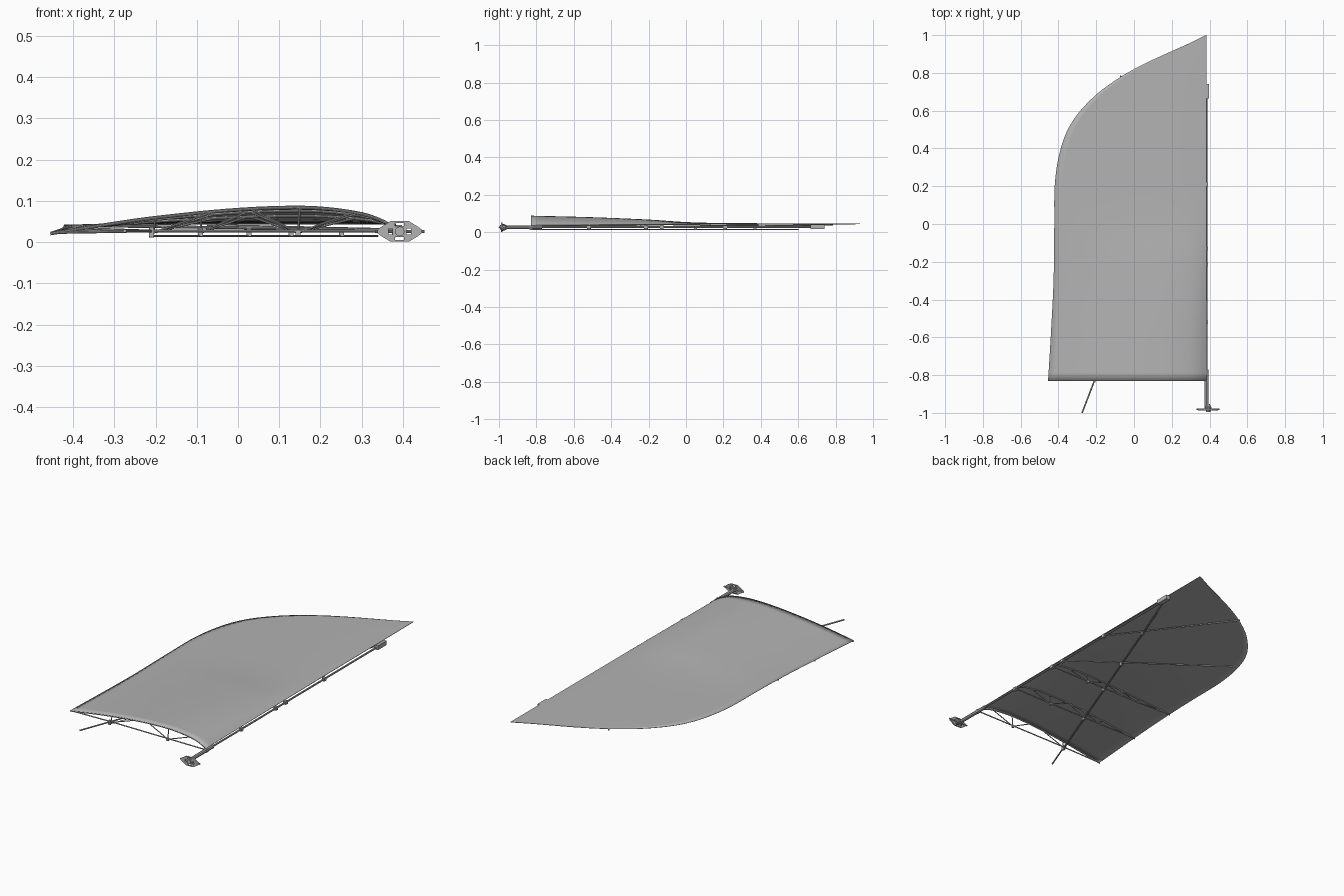
import bpy
import bmesh
from math import cos, sin, pi
from mathutils import Vector

cube = bpy.data.objects.get("Cube")
if cube:
    bpy.data.objects.remove(cube, do_unlink=True)

# Single grey material
grey = bpy.data.materials.new("Light grey")
grey.use_nodes = True
colour = (0.45, 0.45, 0.45, 1)
grey.diffuse_color = colour
grey.node_tree.nodes["Principled BSDF"].inputs["Base Color"].default_value = colour

LE = 0.383      # straight leading edge
ROOT = -0.83    # root edge of the skin
SPAR_Z = 0.027  # level of the frame tubes


def smooth_curve(points):
    """Return a cubic Hermite function through the given points."""
    n = len(points)
    slopes = []
    for i in range(n):
        a, b = points[max(i - 1, 0)], points[min(i + 1, n - 1)]
        slopes.append((b[1] - a[1]) / (b[0] - a[0]))

    def value(x):
        i = 0
        while i < n - 2 and x > points[i + 1][0]:
            i += 1
        (x0, y0), (x1, y1) = points[i], points[i + 1]
        h = x1 - x0
        t = min(max((x - x0) / h, 0), 1)
        return (y0 * (1 + 2 * t) * (1 - t) ** 2 + slopes[i] * h * t * (1 - t) ** 2
                + y1 * t * t * (3 - 2 * t) + slopes[i + 1] * h * t * t * (t - 1))
    return value


trailing_x = smooth_curve([(ROOT, -0.455), (-0.6, -0.441), (-0.3, -0.426), (0, -0.422), (0.2, -0.42),
                           (0.35, -0.4), (0.48, -0.36), (0.58, -0.3), (0.685, -0.2), (0.76, -0.1),
                           (0.82, 0), (0.87, 0.1), (0.915, 0.2), (0.96, 0.3), (1, 0.38)])
camber = smooth_curve([(ROOT, 0.055), (-0.5, 0.043), (-0.2, 0.027), (0, 0.012), (0.2, 0.006), (1, 0)])
arch = smooth_curve([(0, 0), (0.18, 0.4), (0.3, 0.63), (0.5, 0.9), (0.66, 1),
                     (0.78, 0.95), (0.9, 0.68), (0.96, 0.36), (1, 0)])
trailing_z = smooth_curve([(ROOT, 0.025), (-0.4, 0.033), (0, 0.041), (1, 0.045)])
leading_z = smooth_curve([(ROOT, 0.037), (0, 0.043), (1, 0.045)])


def skin_z(x, y):
    t = trailing_x(y)
    u = min(max((x - t) / (LE - t), 0), 1)
    return trailing_z(y) * (1 - u) + leading_z(y) * u + camber(y) * arch(u)


def finish(name, mesh, smooth=True):
    obj = bpy.data.objects.new(name, mesh)
    bpy.context.collection.objects.link(obj)
    mesh.materials.clear()
    mesh.materials.append(grey)
    if smooth:
        bpy.ops.object.select_all(action="DESELECT")
        obj.select_set(True)
        bpy.context.view_layer.objects.active = obj
        bpy.ops.object.shade_smooth_by_angle()
    return obj


def mesh_from_curve(name, curve, smooth=True):
    temp = bpy.data.objects.new("temp", curve)
    bpy.context.collection.objects.link(temp)
    bpy.context.view_layer.update()
    mesh = bpy.data.meshes.new_from_object(temp.evaluated_get(bpy.context.evaluated_depsgraph_get()))
    bpy.data.objects.remove(temp)
    return finish(name, mesh, smooth)


def tube(name, points, radius):
    curve = bpy.data.curves.new(name, "CURVE")
    curve.dimensions = "3D"
    curve.bevel_depth = radius
    curve.bevel_resolution = 2
    curve.use_fill_caps = True
    spline = curve.splines.new("POLY")
    spline.points.add(len(points) - 1)
    for p, co in zip(spline.points, points):
        p.co = (*co, 1)
    return mesh_from_curve(name, curve)


def box(name, centre, size):
    bm = bmesh.new()
    bmesh.ops.create_cube(bm, size=1)
    bmesh.ops.scale(bm, vec=size, verts=bm.verts)
    bmesh.ops.translate(bm, vec=centre, verts=bm.verts)
    mesh = bpy.data.meshes.new(name)
    bm.to_mesh(mesh)
    bm.free()
    return finish(name, mesh, False)


# Cambered skin: rows at constant y, closer together near the tip
bm = bmesh.new()
ROWS, COLS = 60, 32
grid = []
for r in range(ROWS + 1):
    s = r / ROWS
    y = ROOT + (1 - ROOT) * (1 - (1 - s) ** 1.4)
    t = trailing_x(y)
    row = []
    for c in range(COLS + 1):
        x = t + (LE - t) * sin(c / COLS * pi / 2)
        row.append(bm.verts.new((x, y, skin_z(x, y))))
    grid.append(row)
for a, b in zip(grid, grid[1:]):
    for c in range(COLS):
        bm.faces.new((a[c], a[c + 1], b[c + 1], b[c]))
mesh = bpy.data.meshes.new("wing_skin")
bm.to_mesh(mesh)
bm.free()
skin = finish("wing_skin", mesh)
thick = skin.modifiers.new("Thickness", "SOLIDIFY")
thick.thickness = 0.002
thick.offset = -1


# Frame tubes
def diagonal_x(y):
    return -0.275 + 0.384 * (y + 1)


MAST_X = 0.384
tube("leading_spar", [(MAST_X, -0.98, SPAR_Z), (MAST_X, 0.73, SPAR_Z)], 0.005)
tube("root_sleeve", [(MAST_X, -0.98, SPAR_Z), (MAST_X, -0.77, SPAR_Z)], 0.010)
tube("diagonal_spar", [(diagonal_x(-1), -1, SPAR_Z), (diagonal_x(0.7), 0.7, SPAR_Z)], 0.004)
tube("diagonal_brace", [(diagonal_x(ROOT), ROOT, 0.015), (diagonal_x(0.6), 0.6, 0.015)], 0.002)
box("tip_bracket", (0.386, 0.703, 0.03), (0.024, 0.075, 0.024))

# Truss ribs: arched top chord, straight bottom chord and web struts
for i, y in enumerate((ROOT, -0.52, -0.215)):
    t = trailing_x(y)
    yy = y + 0.005
    name = f"rib_{i + 1}_"
    drop = 0.005
    xs = [t + (LE - t) * sin(k / 20 * pi / 2) for k in range(21)]
    tube(name + "top_chord", [(x, yy, skin_z(x, y) - drop) for x in xs], 0.0035)
    tube(name + "bottom_chord", [(MAST_X, yy, SPAR_Z), (-0.21, yy, SPAR_Z),
                                 (t + 0.02, yy, skin_z(t + 0.02, y) - drop)], 0.0032)
    for foot, heads in ((0.145, (0.03, 0.15, 0.28)), (-0.206, (-0.2, -0.06)), (-0.09, (-0.09, 0.02))):
        if foot == -0.09 and y == ROOT:
            continue
        for head in heads:
            tube(name + "strut", [(foot, yy, SPAR_Z - 0.004), (head, yy, skin_z(head, y) - drop)], 0.0026)
    box(name + "node", (0.145, yy, 0.023), (0.012, 0.012, 0.014))

# Straight battens fanning out to the curved tip
BATTENS = (((LE, -0.13), (-0.36, 0.385)), ((LE, 0.21), (-0.073, 0.785)))
for i, (a, b) in enumerate(BATTENS):
    tube(f"batten_{i + 1}", [(*a, SPAR_Z + 0.003), (*b, skin_z(*b) - 0.004)], 0.0035)

# Clamps along the leading spar and at the diagonal crossings
for y in (ROOT, -0.52, -0.215, -0.13, 0.21):
    box("spar_clamp", (MAST_X, y, SPAR_Z), (0.016, 0.018, 0.018))
for y in (ROOT, -0.52, -0.215, 0.05, 0.37):
    box("crossing_clamp", (diagonal_x(y), y, 0.024), (0.012, 0.016, 0.020))
tube("root_pin", [(diagonal_x(ROOT), ROOT, 0.011), (diagonal_x(ROOT), ROOT, 0.037)], 0.006)

# Root hinge plate with four openings
CX, CZ = 0.392, 0.026
curve = bpy.data.curves.new("hinge_plate", "CURVE")
curve.dimensions = "2D"
curve.fill_mode = "BOTH"
curve.extrude = 0.004


def loop(points):
    spline = curve.splines.new("POLY")
    spline.points.add(len(points) - 1)
    for p, (x, z) in zip(spline.points, points):
        p.co = (x, z, 0, 1)
    spline.use_cyclic_u = True


quarter = [(0.054, 0.004), (0.045, 0.011), (0.022, 0.025)]
half = quarter + [(-x, z) for x, z in reversed(quarter)]
loop(half + [(-x, -z) for x, z in half])
for cx, cz, w, h in ((0, 0.017, 0.011, 0.004), (0, -0.017, 0.011, 0.004),
                     (0.022, 0, 0.005, 0.007), (-0.022, 0, 0.005, 0.007)):
    loop([(cx - w, cz - h), (cx + w, cz - h), (cx + w, cz + h), (cx - w, cz + h)])
plate = mesh_from_curve("hinge_plate", curve, False)
plate.rotation_euler.x = pi / 2
plate.location = (CX, -0.984, CZ)

# Hinge hub, cross pin and gussets
tube("hinge_hub", [(CX, -0.994, CZ), (CX, -0.966, CZ)], 0.012)
tube("hinge_pin", [(CX - 0.06, -0.98, CZ), (CX + 0.06, -0.98, CZ)], 0.004)
for k in range(4):
    a = pi / 4 + k * pi / 2
    rim = Vector((CX + 0.026 * cos(a), -0.98, CZ + 0.024 * sin(a)))
    tube("hinge_gusset", [rim, (CX + 0.009 * cos(a), -0.955, CZ + 0.009 * sin(a))], 0.003)
